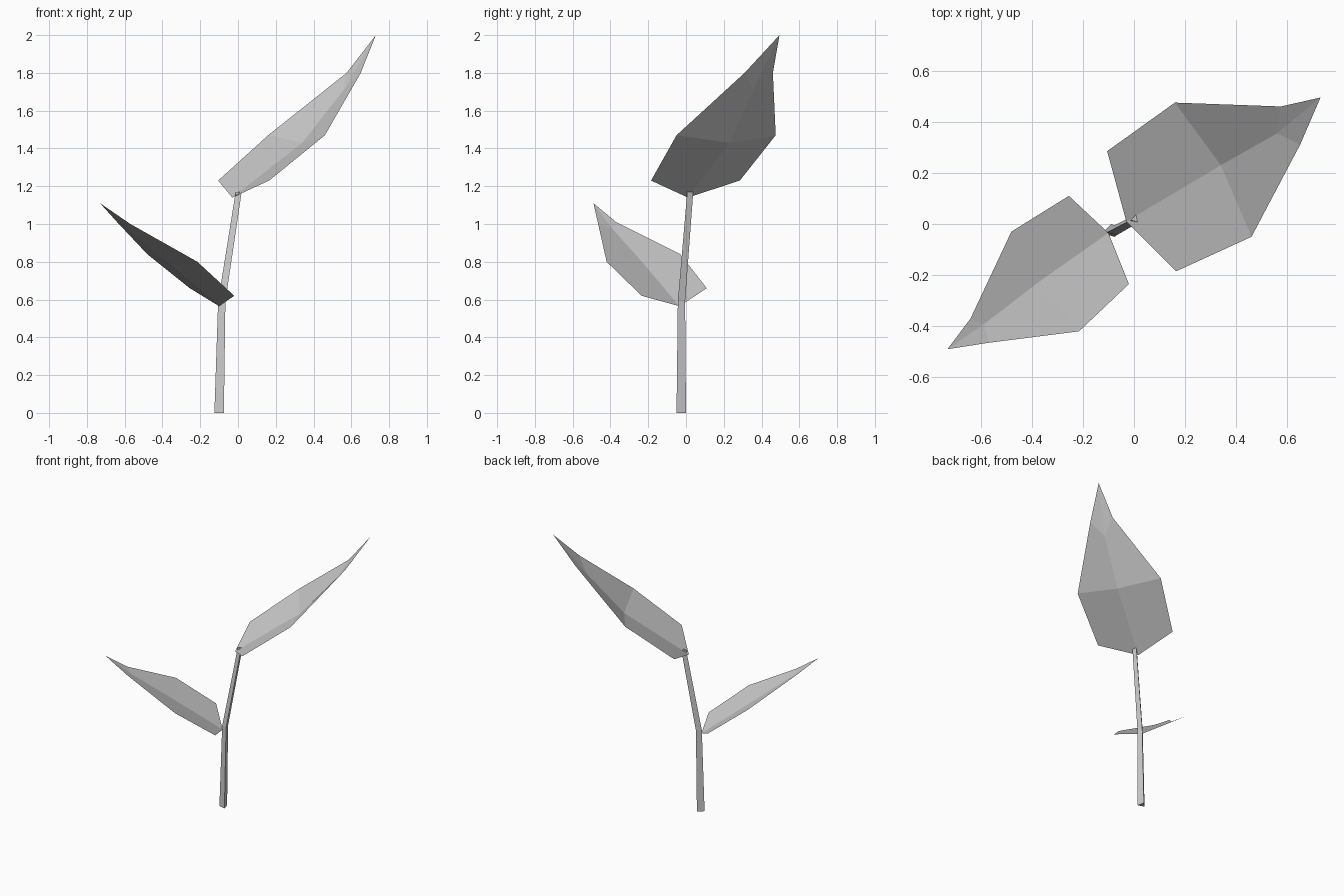
import bpy
import math

cube = bpy.data.objects.get("Cube")
if cube:
    bpy.data.objects.remove(cube)

grey = bpy.data.materials.new("plain_grey")
grey.use_nodes = True
grey.diffuse_color = (0.6, 0.6, 0.6, 1)
grey.node_tree.nodes["Principled BSDF"].inputs["Base Color"].default_value = (0.6, 0.6, 0.6, 1)


def add_object(name, verts, faces):
    mesh = bpy.data.meshes.new(name)
    mesh.from_pydata(verts, [], faces)
    mesh.materials.append(grey)
    mesh.update()
    obj = bpy.data.objects.new(name, mesh)
    bpy.context.collection.objects.link(obj)
    return obj


def leaf(name, base, tip, left, right, rib):
    """Folded blade: three points per edge and two along the sunken midrib."""
    verts = [base, tip] + left + right + rib
    faces = []
    for e, flip in ((2, True), (5, False)):
        half = [(0, e, e + 1, 8), (8, e + 1, e + 2, 9), (9, e + 2, 1)]
        faces += [f[::-1] if flip else f for f in half]
    return add_object(name, verts, faces)


# Three-sided tapering stem, bent at the lower leaf
rings = [(-0.096, -0.029, 0, 0.03), (-0.083, -0.027, 0.59, 0.023), (0.006, 0.02, 1.17, 0.019)]
stem_verts = []
for x, y, z, r in rings:
    for k in range(3):
        a = math.radians(75 + 120 * k)
        stem_verts.append((x + r * math.cos(a), y + r * math.sin(a), z))
stem_faces = [(2, 1, 0), (6, 7, 8)]
for s in (0, 3):
    for k in range(3):
        n = (k + 1) % 3
        stem_faces.append((s + k, s + n, s + 3 + n, s + 3 + k))
add_object("stem", stem_verts, stem_faces)

# Leaves
leaf("upper_leaf", (-0.03, 0.01, 1.14), (0.73, 0.495, 2.0),
     [(-0.105, 0.285, 1.23), (0.16, 0.475, 1.47), (0.575, 0.46, 1.8)],
     [(0.165, -0.185, 1.23), (0.46, -0.05, 1.47), (0.65, 0.31, 1.8)],
     [(0.34, 0.23, 1.43), (0.56, 0.355, 1.71)])
leaf("lower_leaf", (-0.1, -0.035, 0.565), (-0.73, -0.49, 1.11),
     [(-0.02, -0.235, 0.62), (-0.215, -0.42, 0.8), (-0.57, -0.465, 1.0)],
     [(-0.255, 0.11, 0.66), (-0.48, -0.03, 0.84), (-0.64, -0.37, 1.01)],
     [(-0.37, -0.225, 0.79), (-0.585, -0.39, 0.975)])
